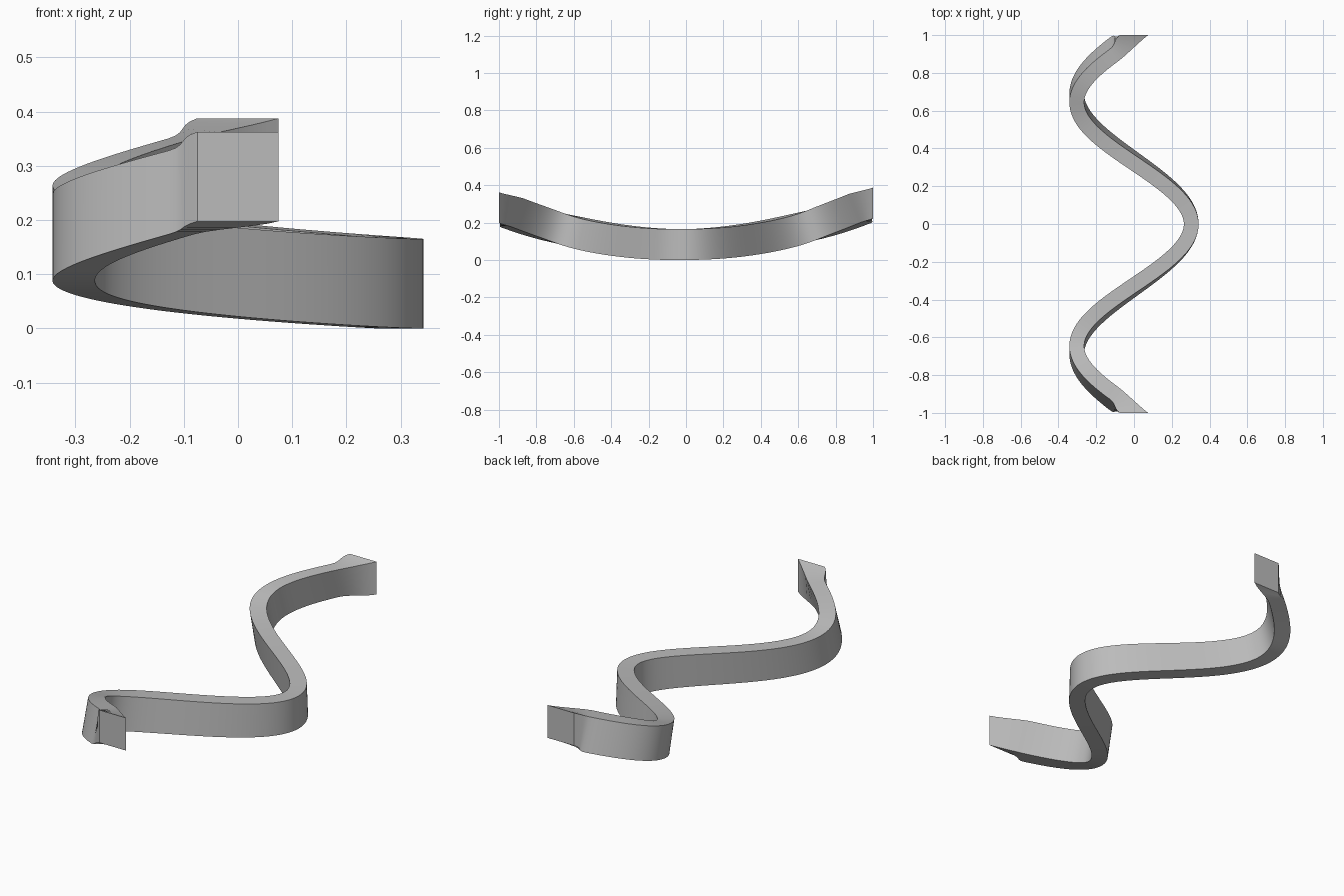
import bpy, bmesh, math
from mathutils import Vector

cube = bpy.data.objects.get("Cube")
if cube:
    bpy.data.objects.remove(cube)

AMPLITUDE, WAVE = 0.303, 1.5 * math.pi   # plan wave
HALF_WIDTH, HALF_HEIGHT = 0.039, 0.0825  # ribbon section
END_HALF_WIDTH, BLEND_START = 0.075, 0.925
STEPS = 160


def section(t):
    """Four corners of the ribbon section at station t (-1 to 1)."""
    centre = Vector((AMPLITUDE * math.cos(WAVE * t), t,
                     HALF_HEIGHT + 0.21 * t * t + 0.0125 * t))
    slope = -AMPLITUDE * WAVE * math.sin(WAVE * t)
    side = Vector((1, -slope, 0)).normalized() * HALF_WIDTH
    up = Vector((0, -(0.42 * t + 0.0125), 1)).normalized() * HALF_HEIGHT
    # Turn the section square to the end planes over the last stretch
    f = max(0, (abs(t) - BLEND_START) / (1 - BLEND_START))
    f = f * f * (3 - 2 * f)
    side = side.lerp(Vector((END_HALF_WIDTH, 0, 0)), f)
    up = up.lerp(Vector((0, 0, HALF_HEIGHT)), f)
    corners = [centre + a * side + b * up
               for a, b in ((-1, -1), (1, -1), (1, 1), (-1, 1))]
    for c in corners:
        c.y = max(-1, min(1, c.y))
    return corners


# Sweep the section along the wave
bm = bmesh.new()
rings = [[bm.verts.new(c) for c in section(-1 + 2 * i / STEPS)]
         for i in range(STEPS + 1)]
for a, b in zip(rings, rings[1:]):
    for k in range(4):
        n = (k + 1) % 4
        bm.faces.new((a[k], a[n], b[n], b[k]))
bm.faces.new(rings[0])
bm.faces.new(rings[-1])
bmesh.ops.recalc_face_normals(bm, faces=bm.faces)
mesh = bpy.data.meshes.new("wavy_ribbon")
bm.to_mesh(mesh)
bm.free()
ribbon = bpy.data.objects.new("wavy_ribbon", mesh)
bpy.context.collection.objects.link(ribbon)

# Plain grey finish
grey = bpy.data.materials.new("light_grey")
grey.use_nodes = True
colour = (0.5, 0.5, 0.5, 1)
grey.diffuse_color = colour
grey.node_tree.nodes["Principled BSDF"].inputs["Base Color"].default_value = colour
mesh.materials.append(grey)

bpy.ops.object.select_all(action="DESELECT")
ribbon.select_set(True)
bpy.context.view_layer.objects.active = ribbon
bpy.ops.object.shade_smooth_by_angle(angle=math.radians(35))
